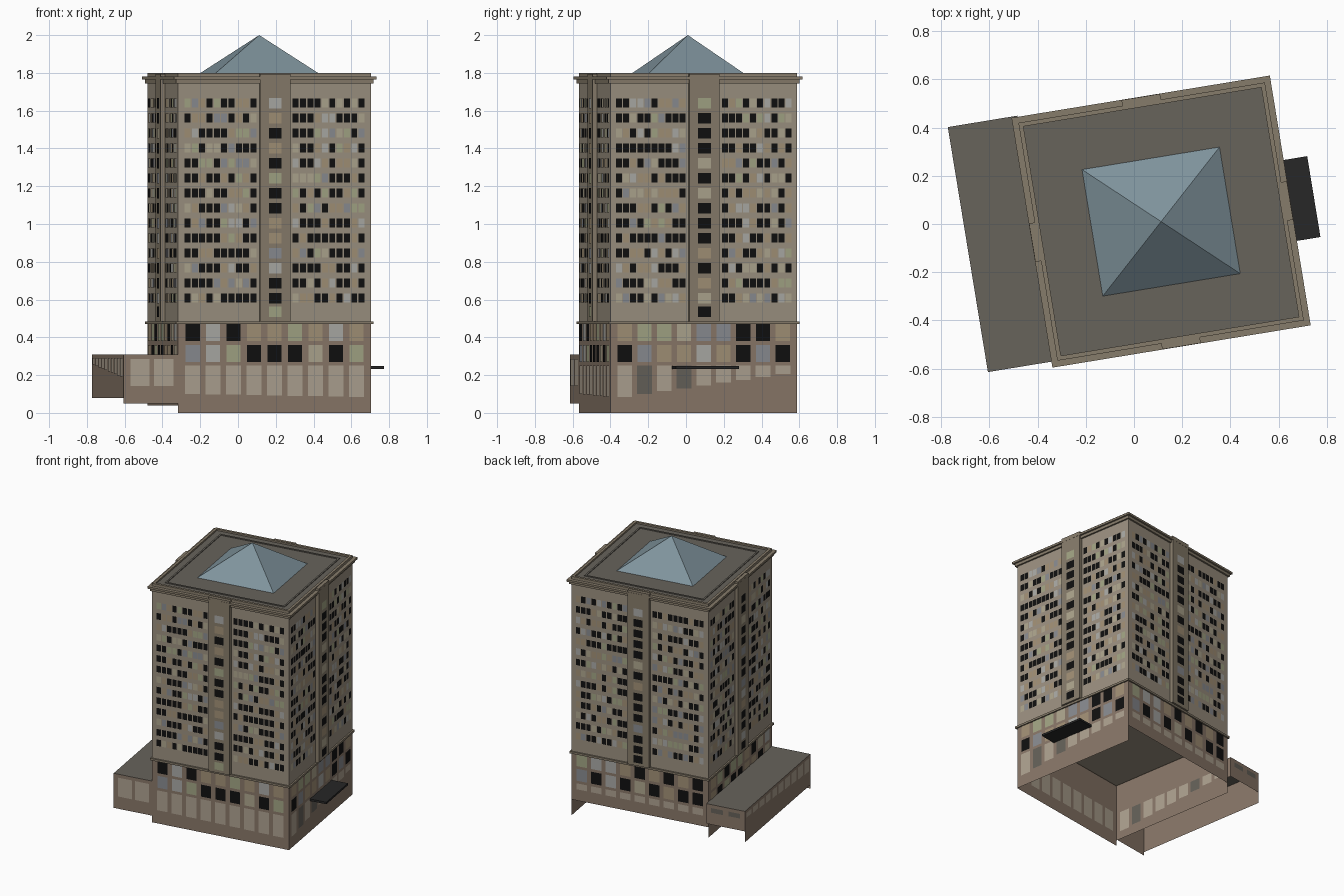
import bpy, math, random
from mathutils import Matrix, Vector

if "Cube" in bpy.data.objects:
    bpy.data.objects.remove(bpy.data.objects["Cube"])

random.seed(4)
FRAME = Matrix.Translation((0.1125, 0.01, 0)) @ Matrix.Rotation(math.radians(9.3), 4, 'Z')
HX, HY = 0.518, 0.50            # tower half sizes
SIDES = ['front', 'right', 'back', 'left']


def material(name, rgb):
    m = bpy.data.materials.new(name)
    m.diffuse_color = (*rgb, 1)
    m.use_nodes = True
    m.node_tree.nodes["Principled BSDF"].inputs["Base Color"].default_value = m.diffuse_color
    return m


WALL = material('upper_stone', (0.33, 0.28, 0.215))
BASE = material('base_stone', (0.25, 0.185, 0.14))
TRIM = material('trim_stone', (0.24, 0.20, 0.145))
ROOF = material('roofing', (0.135, 0.125, 0.105))
GLASS = material('skylight_glass', (0.21, 0.29, 0.33))
BLACK = material('black_metal', (0.02, 0.02, 0.02))
PANES = {
    'dark': material('pane_dark', (0.005, 0.005, 0.005)),
    'cream': material('pane_cream', (0.42, 0.38, 0.27)),
    'tan': material('pane_tan', (0.36, 0.28, 0.18)),
    'green': material('pane_green', (0.36, 0.37, 0.23)),
    'blue': material('pane_blue', (0.25, 0.26, 0.28)),
    'pale': material('pane_pale', (0.40, 0.40, 0.38)),
    'shop': material('pane_shop', (0.42, 0.36, 0.28)),
    'door': material('pane_door', (0.13, 0.12, 0.10)),
}


def build(name, verts, faces, mat):
    me = bpy.data.meshes.new(name)
    me.from_pydata([FRAME @ Vector(v) for v in verts], [], faces)
    me.materials.append(mat)
    ob = bpy.data.objects.new(name, me)
    bpy.context.collection.objects.link(ob)
    return ob


def box(name, x0, x1, y0, y1, z0, z1, mat):
    v = [(x, y, z) for z in (z0, z1) for x, y in ((x0, y0), (x1, y0), (x1, y1), (x0, y1))]
    f = [(3, 2, 1, 0), (4, 5, 6, 7)] + [(i, (i + 1) % 4, 4 + (i + 1) % 4, 4 + i) for i in range(4)]
    return build(name, v, f, mat)


def ring(name, grow, width, z0, z1, mat, hx=HX, hy=HY):
    """Rectangular band running round the tower."""
    v = []
    for g, z in ((grow, z0), (grow, z1), (grow - width, z1), (grow - width, z0)):
        a, b = hx + g, hy + g
        v += [(-a, -b, z), (a, -b, z), (a, b, z), (-a, b, z)]
    f = [(4 * j + i, 4 * j + (i + 1) % 4, 4 * ((j + 1) % 4) + (i + 1) % 4, 4 * ((j + 1) % 4) + i)
         for j in range(4) for i in range(4)]
    return build(name, v, f, mat)


def on_side(side, s, out, z):
    """Point on a tower side: s runs right seen from outside, out is distance off the wall."""
    return {'front': (s, -HY - out, z), 'right': (HX + out, s, z),
            'back': (-s, HY + out, z), 'left': (-HX - out, -s, z)}[side]


def half(side):
    return HX if side in ('front', 'back') else HY


def panel(side, s0, s1, z0, z1, out):
    return [on_side(side, s, out, z) for s, z in ((s0, z0), (s1, z0), (s1, z1), (s0, z1))]


# Panes are gathered by colour and made into one object each
panes = {k: [] for k in PANES}


def pick(dark):
    if random.random() < dark:
        return 'dark'
    return random.choice(['cream', 'tan', 'tan', 'green', 'blue', 'pale'])


# Tower body, closed below by the lobby ceiling
box('tower_shaft', -HX, HX, -HY, HY, 0.47, 1.785, WALL)
box('roof_deck', -HX + .018, HX - .018, -HY + .018, HY - .018, 1.78, 1.788, ROOF)
ring('belt_course', 0.011, 0.02, 0.47, 0.485, TRIM)
ring('cornice_lower', 0.012, 0.02, 1.745, 1.765, TRIM)
ring('cornice_upper', 0.025, 0.03, 1.765, 1.78, TRIM)
ring('parapet', 0.0, 0.018, 1.78, 1.80, TRIM)
ring('roof_curb', -0.065, 0.012, 1.786, 1.793, ROOF)

# Glass pyramid
px, py = 0.289, 0.266
build('roof_pyramid', [(-px, -py, 1.789), (px, -py, 1.789), (px, py, 1.789), (-px, py, 1.789), (0, 0, 2.0)],
      [(0, 1, 4), (1, 2, 4), (2, 3, 4), (3, 0, 4), (3, 2, 1, 0)], GLASS)

# Base walls end at the sloping ground, open underneath
wall_foot = {'front': 0.0, 'right': 0.0, 'back': 0.12, 'left': 0.04}
# Sill heights of the street windows, from left to right
sills = {'front': (0.10, 0.085), 'right': (0.085, 0.205), 'back': (0.205, 0.20), 'left': (0.19, 0.10)}

for side in SIDES:
    h = half(side)
    build('base_wall_' + side, panel(side, -h, h, wall_foot[side], 0.475, 0), [(0, 1, 2, 3)], BASE)

    # Projecting centre bay
    a, b = panel(side, -0.081, 0.081, 0.485, 1.795, -0.005), panel(side, -0.081, 0.081, 0.485, 1.795, 0.024)
    build('centre_bay_' + side, a + b,
          [(4, 5, 6, 7), (0, 4, 7, 3), (5, 1, 2, 6), (3, 7, 6, 2), (0, 1, 5, 4)], TRIM)

    # Upper floors: ten small windows each side of the bay
    for r in range(14):
        z = 0.608 + r * 0.0794
        zb = 0.54 + r * 0.0794 + 0.034
        panes[pick(0.45)].append(panel(side, -0.034, 0.034, z - 0.028 - 0.068 * (r == 99), z + 0.028, 0.026))
        for sign in (-1, 1):
            for c in range(10):
                s = sign * (0.113 + c * 0.0393 * h / HX)
                panes[pick(0.5)].append(panel(side, s - 0.016, s + 0.016, z - 0.024, z + 0.024, 0.002))
    # One extra bay window just above the belt
    panes[pick(0.5)].append(panel(side, -0.034, 0.034, 0.508, 0.564, 0.026))

    # Base: two rows of large windows above the street row
    for c in range(9):
        s = (c - 4) * 0.212 * h
        for z in (0.27, 0.38):
            panes[pick(0.35)].append(panel(side, s - 0.038, s + 0.038, z, z + 0.09, 0.002))
        t = c / 8
        sill = sills[side][0] * (1 - t) + sills[side][1] * t
        kind = 'door' if (side, c) in (('right', 1), ('right', 3), ('left', 2), ('left', 7)) else 'shop'
        for out in (0.002, -0.002):
            panes[kind].append(panel(side, s - 0.04, s + 0.04, sill, 0.25, out))

# Low side wing: roof and open-bottomed walls
WX, WB, WT = -0.81, 0.53, 0.31


def wing_wall(name, p, q, z0, mat=BASE):
    build(name, [(*p, z0), (*q, z0), (*q, WT), (*p, WT)], [(0, 1, 2, 3)], mat)


wing_wall('wing_front_wall', (WX, -HY), (-HX, -HY), 0.05)
wing_wall('wing_side_wall', (WX, WB), (WX, -HY), 0.078)
wing_wall('wing_back_wall', (-HX, WB), (WX, WB), 0.16)
wing_wall('wing_end_return', (-HX, HY), (-HX, WB), 0.16)
build('wing_roof', [(WX, -HY, WT), (-HX, -HY, WT), (-HX, WB, WT), (WX, WB, WT)], [(0, 1, 2, 3)], ROOF)

# Wing windows
for s in (-0.722, -0.594):
    panes['shop'].append(panel('front', s - 0.052, s + 0.052, 0.143, 0.285, 0.002))
for c in range(10):
    s = -0.47 + c * 0.101
    panes['shop'].append(panel('left', s - 0.038, s + 0.038, 0.255 - c * 0.007, 0.29, -WX - HX + 0.002))
for s in (0.60, 0.73):
    panes['door'].append(panel('back', s - 0.045, s + 0.045, 0.25, 0.285, WB - HY + 0.002))

# Entrance canopy
box('entrance_canopy', HX, 0.642, -0.17, 0.17, 0.232, 0.247, BLACK)

for kind, quads in panes.items():
    build('windows_' + kind, [v for q in quads for v in q],
          [tuple(range(4 * i, 4 * i + 4)) for i in range(len(quads))], PANES[kind])
